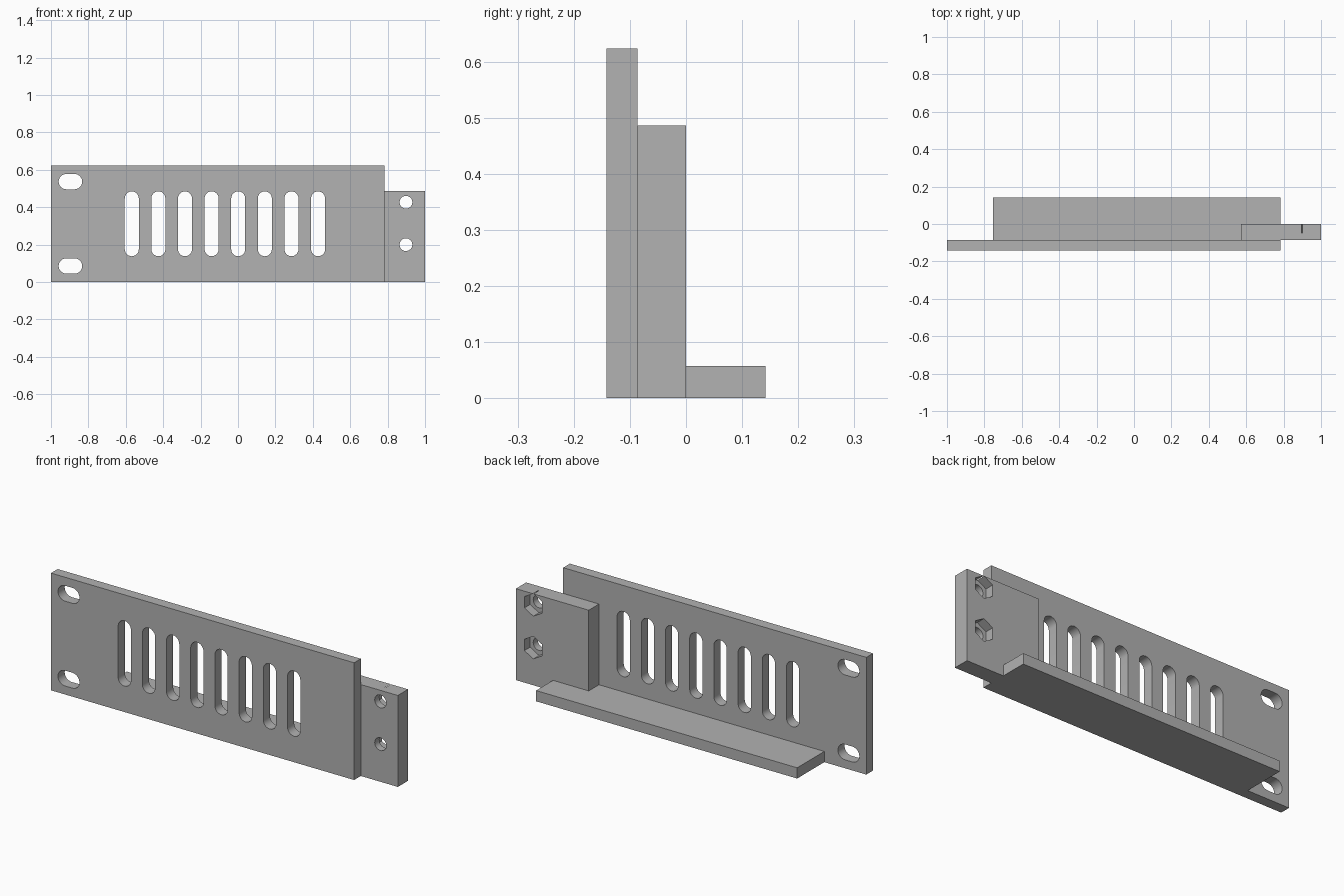
import bpy, bmesh
from math import cos, sin, pi, radians

cube = bpy.data.objects.get("Cube")
if cube:
    bpy.data.objects.remove(cube, do_unlink=True)

grey = bpy.data.materials.new("mid grey")
grey.use_nodes = True
grey.diffuse_color = (0.445, 0.445, 0.445, 1)
grey.node_tree.nodes["Principled BSDF"].inputs["Base Color"].default_value = grey.diffuse_color


def prisms(name, outlines, start, end, axis):
    """Extrude closed outlines along y (outline in x, z) or z (outline in x, y)."""
    bm = bmesh.new()
    for outline in outlines:
        place = (lambda a, b: (a, start, b)) if axis == "y" else (lambda a, b: (a, b, start))
        face = bm.faces.new([bm.verts.new(place(a, b)) for a, b in outline])
        new = bmesh.ops.extrude_face_region(bm, geom=[face])["geom"]
        shift = (0, end - start, 0) if axis == "y" else (0, 0, end - start)
        bmesh.ops.translate(bm, vec=shift, verts=[v for v in new if isinstance(v, bmesh.types.BMVert)])
    bmesh.ops.recalc_face_normals(bm, faces=bm.faces)
    mesh = bpy.data.meshes.new(name)
    bm.to_mesh(mesh)
    bm.free()
    mesh.materials.append(grey)
    obj = bpy.data.objects.new(name, mesh)
    bpy.context.collection.objects.link(obj)
    return obj


def rect(x0, x1, b0, b1):
    return [(x0, b0), (x1, b0), (x1, b1), (x0, b1)]


def polygon(x, z, r, sides):
    return [(x + r * sin(2 * pi * i / sides), z + r * cos(2 * pi * i / sides)) for i in range(sides)]


def slot(x, z, width, height, steps=12):
    """Rounded slot: two half circles joined along the longer direction."""
    r = min(width, height) / 2
    dx, dz = width / 2 - r, height / 2 - r
    first = 0 if dz > dx else -pi / 2
    points = []
    for side in (1, -1):
        for i in range(steps + 1):
            a = first + pi * i / steps + (0 if side == 1 else pi)
            points.append((x + side * dx + r * cos(a), z + side * dz + r * sin(a)))
    return points


def cut(target, cutter):
    cutter.hide_render = True
    mod = target.modifiers.new("cut", "BOOLEAN")
    mod.operation = "DIFFERENCE"
    mod.solver = "EXACT"
    mod.object = cutter
    select(target)
    bpy.ops.object.modifier_apply(modifier=mod.name)
    bpy.data.objects.remove(cutter, do_unlink=True)


def select(obj):
    bpy.ops.object.select_all(action="DESELECT")
    obj.select_set(True)
    bpy.context.view_layer.objects.active = obj


FRONT, JOINT, BLOCK_BACK, BACK = -0.142, -0.086, 0.0, 0.142

# Front panel with vent slots and mounting slots
panel = prisms("front_panel", [rect(-1, 0.782, 0, 0.623)], FRONT, JOINT, "y")
openings = [slot(-0.568 + 0.1423 * i, 0.3115, 0.075, 0.347) for i in range(8)]
openings += [slot(-0.896, z, 0.126, 0.082) for z in (0.086, 0.537)]
cut(panel, prisms("panel_cutter", openings, FRONT - 0.1, JOINT + 0.1, "y"))

# Joining block with bolt holes and hexagonal nut pockets at the back
block = prisms("joining_block", [rect(0.572, 1, 0, 0.486)], JOINT, BLOCK_BACK, "y")
bolts = (0.2, 0.427)
cut(block, prisms("bolt_cutter", [polygon(0.898, z, 0.034, 32) for z in bolts],
                  JOINT - 0.1, BLOCK_BACK + 0.1, "y"))
cut(block, prisms("nut_cutter", [polygon(0.898, z, 0.06, 6) for z in bolts],
                  -0.048, BLOCK_BACK + 0.1, "y"))

# Bottom shelf, notched around the block
outline = [(-0.753, JOINT), (0.572, JOINT), (0.572, BLOCK_BACK),
           (0.782, BLOCK_BACK), (0.782, BACK), (-0.753, BACK)]
shelf = prisms("bottom_shelf", [outline], 0, 0.057, "z")

# Smooth round walls, keep edges sharp
for part in (panel, block, shelf):
    select(part)
    bpy.ops.object.shade_smooth_by_angle(angle=radians(30))
